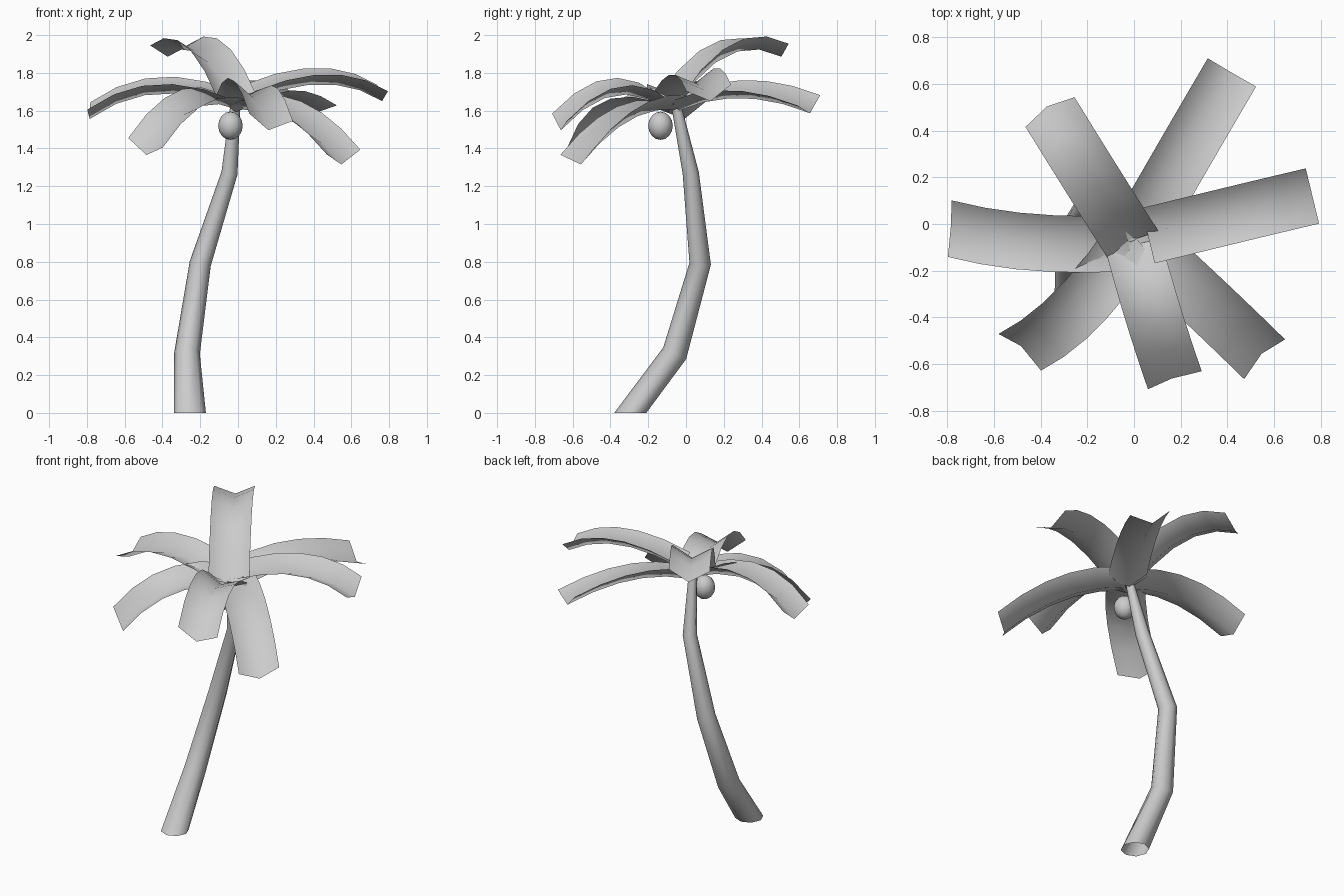
import bpy, bmesh
from mathutils import Vector, Matrix

cube = bpy.data.objects.get("Cube")
if cube:
    bpy.data.objects.remove(cube, do_unlink=True)

GREY = (0.6, 0.6, 0.6, 1)
mat = bpy.data.materials.new("plain_grey")
mat.use_nodes = True
mat.diffuse_color = GREY
mat.node_tree.nodes["Principled BSDF"].inputs["Base Color"].default_value = GREY
UP = Vector((0, 0, 1))


def finish(name, bm):
    for face in bm.faces:
        face.smooth = True
    mesh = bpy.data.meshes.new(name)
    bm.to_mesh(mesh)
    bm.free()
    mesh.materials.append(mat)
    obj = bpy.data.objects.new(name, mesh)
    bpy.context.collection.objects.link(obj)


def bridge(bm, rows, closed):
    """Join neighbouring rows of vertices with quads."""
    for low, high in zip(rows, rows[1:]):
        count = len(low)
        for i in range(count if closed else count - 1):
            j = (i + 1) % count
            bm.faces.new((low[i], low[j], high[j], high[i]))


# Trunk: a bent, tapering tube with an open foot
def build_trunk(path, sides=8):
    bm = bmesh.new()
    points = [Vector(p[:3]) for p in path]
    rows = []
    for i, point in enumerate(points):
        tangent = UP
        if 0 < i < len(points) - 1:
            tangent = ((points[i + 1] - point).normalized()
                       + (point - points[i - 1]).normalized())
        turn = UP.rotation_difference(tangent).to_matrix().to_4x4()
        ring = bmesh.ops.create_circle(
            bm, segments=sides, radius=path[i][3],
            matrix=Matrix.Translation(point) @ turn)
        rows.append(ring["verts"])
    bridge(bm, rows, True)
    finish("trunk", bm)


build_trunk([
    (-0.255, -0.295, 0, 0.085),
    (-0.27, -0.06, 0.315, 0.068),
    (-0.2, 0.075, 0.79, 0.057),
    (-0.045, 0.025, 1.27, 0.043),
    (-0.015, -0.05, 1.62, 0.027),
])


# Fronds: an arched strip with a V-shaped section, through base, middle and tip
def build_frond(name, base, middle, tip, roll, half_width=0.123, depth=0.07, steps=5):
    base, middle, tip = Vector(base), Vector(middle), Vector(tip)
    control = 2 * middle - (base + tip) / 2
    chord = (tip - base).normalized()
    side = Matrix.Rotation(roll, 3, chord) @ UP.cross(chord).normalized()
    normal = chord.cross(side)
    bm = bmesh.new()
    rows = []
    for i in range(steps + 1):
        t = i / steps
        p = base * (1 - t) ** 2 + control * 2 * t * (1 - t) + tip * t ** 2
        rows.append([bm.verts.new(v) for v in (
            p - side * half_width, p - normal * depth, p + side * half_width)])
    bridge(bm, rows, False)
    finish(name, bm)


fronds = {
    "frond_right": ((0, -0.08, 1.67), (-0.42, -0.08, 1.76), (-0.79, -0.02, 1.625), -0.16),
    "frond_front_right": ((-0.01, -0.07, 1.67), (-0.25, -0.37, 1.67), (-0.49, -0.55, 1.43), -0.22),
    "frond_front": ((0, -0.1, 1.66), (0.08, -0.38, 1.75), (0.175, -0.67, 1.565), -0.16),
    "frond_front_left": ((0.03, -0.08, 1.67), (0.3, -0.33, 1.61), (0.56, -0.58, 1.38), 0.12),
    "frond_left": ((0.06, -0.05, 1.72), (0.45, 0.045, 1.81), (0.765, 0.12, 1.72), 0.14),
    "frond_back_left": ((0.02, -0.04, 1.67), (0.21, 0.29, 1.735), (0.42, 0.65, 1.655), 0.22),
    "frond_back_right": ((0, -0.095, 1.66), (-0.18, 0.19, 1.955), (-0.36, 0.48, 1.95), -0.04),
}
for name, spine in fronds.items():
    build_frond(name, *spine)

# Coconut: a slightly tall ball under the crown
bm = bmesh.new()
bmesh.ops.create_uvsphere(bm, u_segments=12, v_segments=8, radius=0.065)
bmesh.ops.scale(bm, vec=(1, 1, 1.15), verts=bm.verts)
bmesh.ops.translate(bm, vec=(-0.04, -0.135, 1.52), verts=bm.verts)
finish("coconut", bm)
